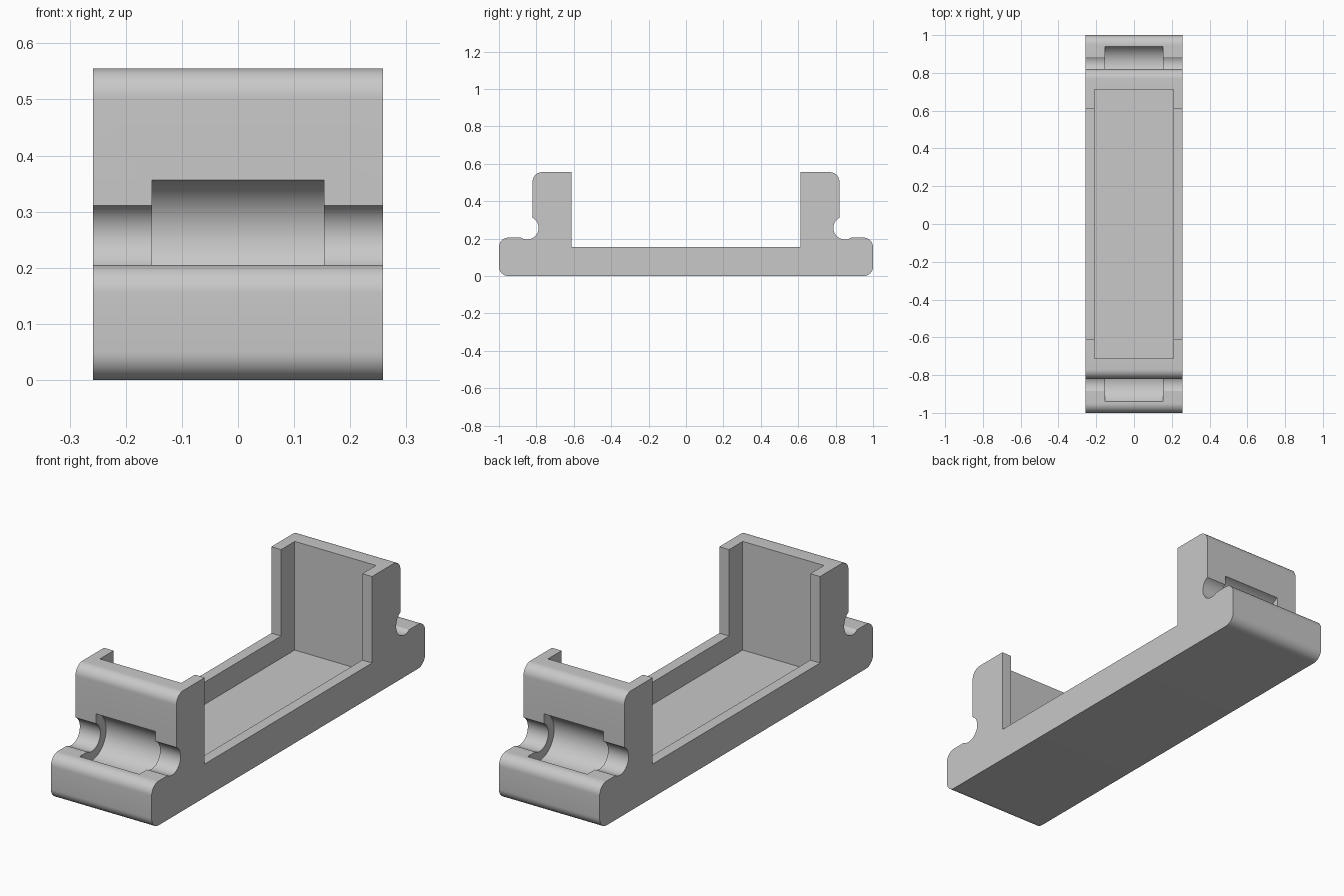
import bpy, bmesh
from math import pi, radians, sin, cos
from mathutils import Matrix

cube = bpy.data.objects.get("Cube")
if cube:
    bpy.data.objects.remove(cube, do_unlink=True)

WIDTH = 0.516
FILLET = 0.05
FOOT_Z, RIM_Z, TOP_Z = 0.205, 0.155, 0.555
POST_OUT, POST_IN = 0.82, 0.612
GROOVE_Y, GROOVE_Z = 0.85, 0.257

grey = bpy.data.materials.new("plain_grey")
grey.use_nodes = True
colour = (0.58, 0.58, 0.58, 1)
grey.diffuse_color = colour
grey.node_tree.nodes["Principled BSDF"].inputs["Base Color"].default_value = colour


def make_object(name, bm):
    bmesh.ops.recalc_face_normals(bm, faces=bm.faces)
    mesh = bpy.data.meshes.new(name)
    bm.to_mesh(mesh)
    bm.free()
    mesh.materials.append(grey)
    obj = bpy.data.objects.new(name, mesh)
    bpy.context.collection.objects.link(obj)
    return obj


def arc(y, z, start, steps=10):
    """Quarter fillet about a centre, turning counter-clockwise."""
    angles = [start + pi / 2 * i / steps for i in range(steps + 1)]
    return [(y + FILLET * cos(a), z + FILLET * sin(a)) for a in angles]


def cylinder(name, radius, length, side):
    bm = bmesh.new()
    place = Matrix.Translation((0, side * GROOVE_Y, GROOVE_Z)) @ Matrix.Rotation(pi / 2, 4, 'Y')
    bmesh.ops.create_cone(bm, cap_ends=True, segments=64, radius1=radius,
                          radius2=radius, depth=length, matrix=place)
    return make_object(name, bm)


# Side profile: foot, post and rim on one end, then mirrored for the other
half = arc(1 - FILLET, FILLET, -pi / 2)
half += arc(1 - FILLET, FOOT_Z - FILLET, 0)
half += [(POST_OUT, FOOT_Z)]
half += arc(POST_OUT - FILLET, TOP_Z - FILLET, 0)
half += [(POST_IN, TOP_Z), (POST_IN, RIM_Z)]
profile = half + [(-y, z) for y, z in reversed(half)]

# Extrude the profile across the width
bm = bmesh.new()
face = bm.faces.new([bm.verts.new((-WIDTH / 2, y, z)) for y, z in profile])
side = bmesh.ops.extrude_face_region(bm, geom=[face])
verts = [v for v in side["geom"] if isinstance(v, bmesh.types.BMVert)]
bmesh.ops.translate(bm, verts=verts, vec=(WIDTH, 0, 0))
holder = make_object("holder_body", bm)

# Open pocket inside the tray and the two end posts
bm = bmesh.new()
bmesh.ops.create_cube(bm, size=1, matrix=Matrix.Translation((0, 0, 0.552))
                      @ Matrix.Diagonal((0.416, 1.424, 1, 1)))
cutters = [make_object("pocket_cutter", bm)]

# Narrow full-width groove and wider central recess at each end
for end, s in (("front", -1), ("back", 1)):
    cutters.append(cylinder(end + "_groove_cutter", 0.062, 0.7, s))
    cutters.append(cylinder(end + "_recess_cutter", 0.104, 0.306, s))

bpy.context.view_layer.objects.active = holder
holder.select_set(True)
for cutter in cutters:
    cutter.hide_render = True
    mod = holder.modifiers.new(cutter.name, 'BOOLEAN')
    mod.operation = 'DIFFERENCE'
    mod.solver = 'EXACT'
    mod.object = cutter
    bpy.ops.object.modifier_apply(modifier=mod.name)
    bpy.data.objects.remove(cutter, do_unlink=True)

bpy.ops.object.shade_smooth_by_angle(angle=radians(30))
